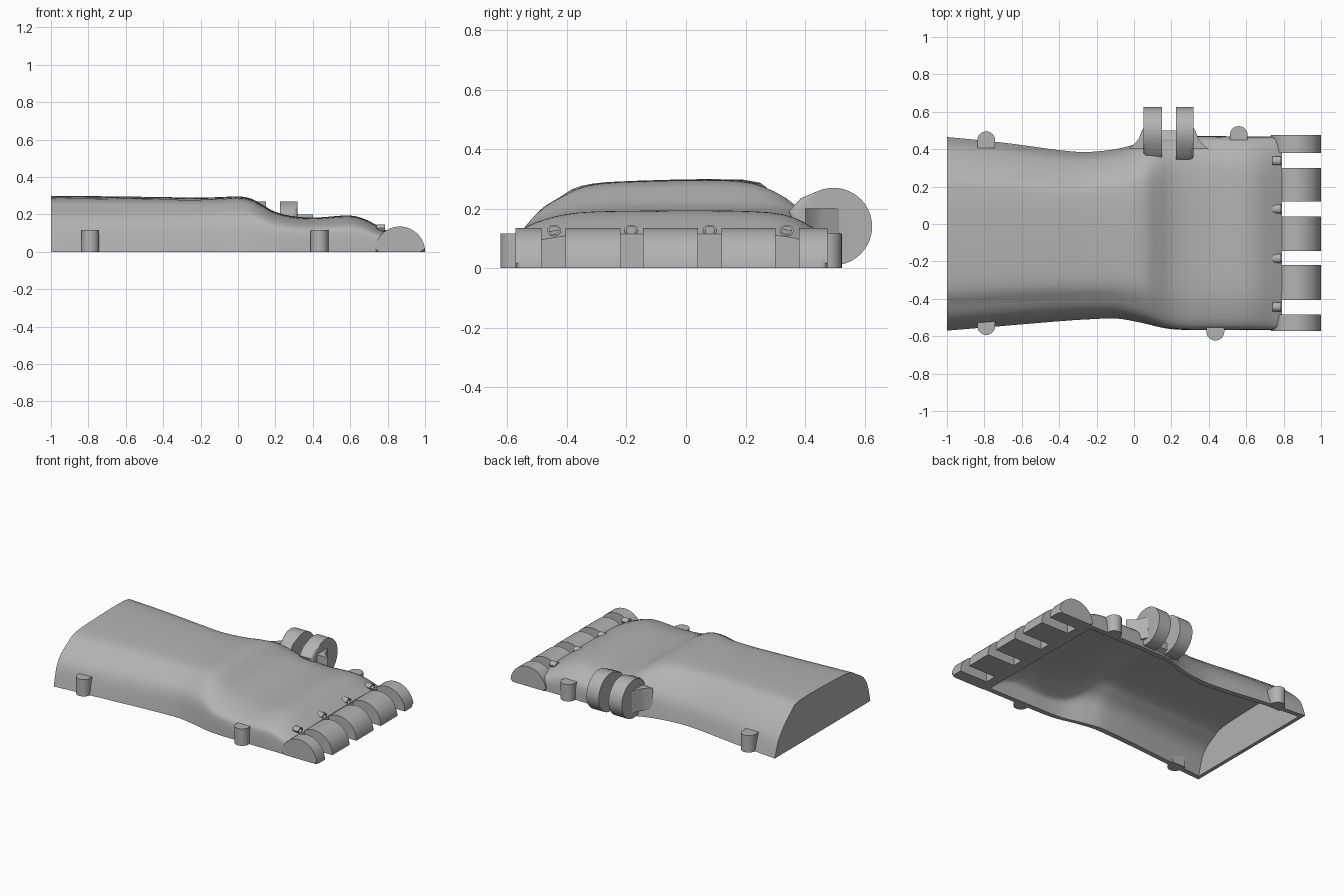
import bpy, bmesh, math

if "Cube" in bpy.data.objects:
    bpy.data.objects.remove(bpy.data.objects["Cube"])

grey = bpy.data.materials.new("plain grey")
grey.diffuse_color = (0.45, 0.45, 0.45, 1)
grey.use_nodes = True
grey.node_tree.nodes["Principled BSDF"].inputs["Base Color"].default_value = grey.diffuse_color


def finish(name, bm, angle=35):
    bmesh.ops.recalc_face_normals(bm, faces=bm.faces)
    me = bpy.data.meshes.new(name)
    bm.to_mesh(me)
    bm.free()
    ob = bpy.data.objects.new(name, me)
    bpy.context.collection.objects.link(ob)
    me.materials.append(grey)
    bpy.ops.object.select_all(action='DESELECT')
    ob.select_set(True)
    bpy.context.view_layer.objects.active = ob
    bpy.ops.object.shade_smooth_by_angle(angle=math.radians(angle))
    return ob


def smooth_path(pts, n):
    """Catmull-Rom resampling of a list of tuples."""
    out = []
    for i in range(len(pts) - 1):
        a, b = pts[max(i - 1, 0)], pts[i]
        c, d = pts[i + 1], pts[min(i + 2, len(pts) - 1)]
        for k in range(n):
            t = k / n
            out.append(tuple(q + 0.5 * t * (r - p + t * (2 * p - 5 * q + 4 * r - s + t * (3 * (q - r) + s - p)))
                             for p, q, r, s in zip(a, b, c, d)))
    return out + [pts[-1]]


def prism(name, pts, axis, a, b, round_at=(), r=0.025):
    """Extrude a 2D outline along an axis; round the rims at the given coordinates."""
    place = {'x': lambda p, w: (w, p[0], p[1]),
             'y': lambda p, w: (p[0], w, p[1]),
             'z': lambda p, w: (p[0], p[1], w)}[axis]
    k = 'xyz'.index(axis)
    bm = bmesh.new()
    lo = [bm.verts.new(place(p, a)) for p in pts]
    hi = [bm.verts.new(place(p, b)) for p in pts]
    bm.faces.new(lo)
    bm.faces.new(hi)
    for i in range(len(pts)):
        j = (i + 1) % len(pts)
        bm.faces.new((lo[i], lo[j], hi[j], hi[i]))
    edges = [e for e in bm.edges
             if any(all(abs(v.co[k] - w) < 1e-5 for v in e.verts) for w in round_at)
             and not all(v.co.z < 1e-5 for v in e.verts)]
    if edges:
        bmesh.ops.bevel(bm, geom=edges, offset=r, segments=4, profile=0.5, affect='EDGES')
    return finish(name, bm)


def arc(cx, cy, r, a0, a1, n):
    return [(cx + r * math.cos(math.radians(a0 + (a1 - a0) * i / n)),
             cy + r * math.sin(math.radians(a0 + (a1 - a0) * i / n))) for i in range(n + 1)]


# Cross-sections in unit width and height: forearm and palm
forearm = [(0, 0), (.03, .42), (.075, .65), (.14, .8), (.21, .93), (.36, .985),
           (.74, 1), (.83, .85), (.91, .6), (.965, .35), (1, 0)]
palm = [(0, 0), (.005, .5), (.025, .7), (.09, .85), (.2, .97), (.4, 1),
        (.7, 1), (.86, .94), (.95, .74), (.992, .5), (1, 0)]
# Stations along the arm: x, y min, y max, top height, palm blend
stations = [(-1, -.57, .465, .297, 0), (-.7, -.545, .435, .294, 0), (-.4, -.52, .395, .29, .05),
            (-.25, -.51, .385, .287, .15), (-.1, -.505, .4, .29, .3), (0, -.52, .425, .294, .45),
            (.07, -.535, .45, .282, .6), (.13, -.55, .465, .25, .75), (.2, -.562, .468, .212, .9),
            (.3, -.567, .47, .188, 1), (.42, -.567, .47, .182, 1), (.58, -.568, .468, .193, 1),
            (.66, -.568, .468, .18, 1), (.73, -.568, .468, .148, 1), (.79, -.568, .468, .115, 1)]

# Hollow hand and forearm shell
WALL = 0.035
bm = bmesh.new()
outer, inner = [], []
for x, y0, y1, top, w in smooth_path(stations, 4):
    sec = smooth_path([(p[0] + (q[0] - p[0]) * w, p[1] + (q[1] - p[1]) * w)
                       for p, q in zip(forearm, palm)], 3)
    outer.append([bm.verts.new((x, y0 + (y1 - y0) * u, top * v)) for u, v in sec])
    xi = -.975 + (x + 1) * 1.695 / 1.79
    inner.append([bm.verts.new((xi, y0 + WALL + (y1 - y0 - 2 * WALL) * u, (top - WALL) * v))
                  for u, v in sec])
for rings in (outer, inner):
    for a, b in zip(rings, rings[1:]):
        for i in range(len(a) - 1):
            bm.faces.new((a[i], a[i + 1], b[i + 1], b[i]))
    bm.faces.new(rings[0])
    bm.faces.new(rings[-1])
for k in (0, -1):                                   # bottom rim along the sides
    for i in range(len(outer) - 1):
        bm.faces.new((outer[i][k], outer[i + 1][k], inner[i + 1][k], inner[i][k]))
for i in (0, -1):                                   # bottom rim at the ends
    bm.faces.new((outer[i][0], outer[i][-1], inner[i][-1], inner[i][0]))
shell = finish("hand_shell", bm, 40)

# Finger hinge knuckles
half_disc = arc(.865, 0, .135, 0, 180, 24)
for i, (a, b) in enumerate([(-.572, -.485), (-.405, -.22), (-.145, .04), (.12, .30), (.38, .475)]):
    prism(f"finger_knuckle_{i + 1}", half_disc, 'y', a, b,
          {0: (a,), 4: (b,)}.get(i, ()))

# Cord guides above the finger gaps: small rings
for i, y in enumerate((-.443, -.184, .08, .338)):
    bm = bmesh.new()
    rings = [[bm.verts.new((x, y + r * 1.25 * math.cos(t * math.tau / 12), .127 + r * math.sin(t * math.tau / 12)))
              for t in range(12)] for x, r in ((.74, .019), (.785, .019), (.785, .013), (.745, .013))]
    for a, b in zip(rings, rings[1:]):
        for k in range(12):
            bm.faces.new((a[k], a[(k + 1) % 12], b[(k + 1) % 12], b[k]))
    bm.faces.new(rings[-1])
    bm.faces.new(rings[0])
    finish(f"cord_guide_{i + 1}", bm)

# Thumb hinge: two lugs and the bridge between them
lug = arc(.495, .14, .13, -110, 115, 28) + [(.385, .235), (.345, .19), (.4, .04)]
prism("thumb_lug_rear", lug, 'x', .05, .15, (.05,), .03)
prism("thumb_lug_front", lug, 'x', .225, .318, (.318,), .02)
prism("thumb_bridge", [(.43, 0), (.5, .03), (.5, .08), (.43, .13)], 'x', .14, .235)

# Fillets flaring from the body into the lugs
for name, x0, sx in (("thumb_fillet_rear", .07, -1), ("thumb_fillet_front", .3, 1)):
    pts = [(x0, .4), (x0 + sx * .1, .4), (x0 + sx * .07, .425), (x0 + sx * .045, .455),
           (x0 + sx * .028, .5), (x0, .54)]
    prism(name, pts, 'z', .05, .2)

# Strap pegs, rounded on the outside
for i, (x, y, s) in enumerate([(-.79, .447, 1), (.56, .475, 1), (-.79, -.545, -1), (.435, -.575, -1)]):
    outline = [(x + u, y + s * v) for u, v in arc(0, 0, .048, 0, 180, 16)]
    outline += [(x - .048, y - s * .04), (x + .048, y - s * .04)]
    prism(f"strap_peg_{i + 1}", outline, 'z', 0, .116)
